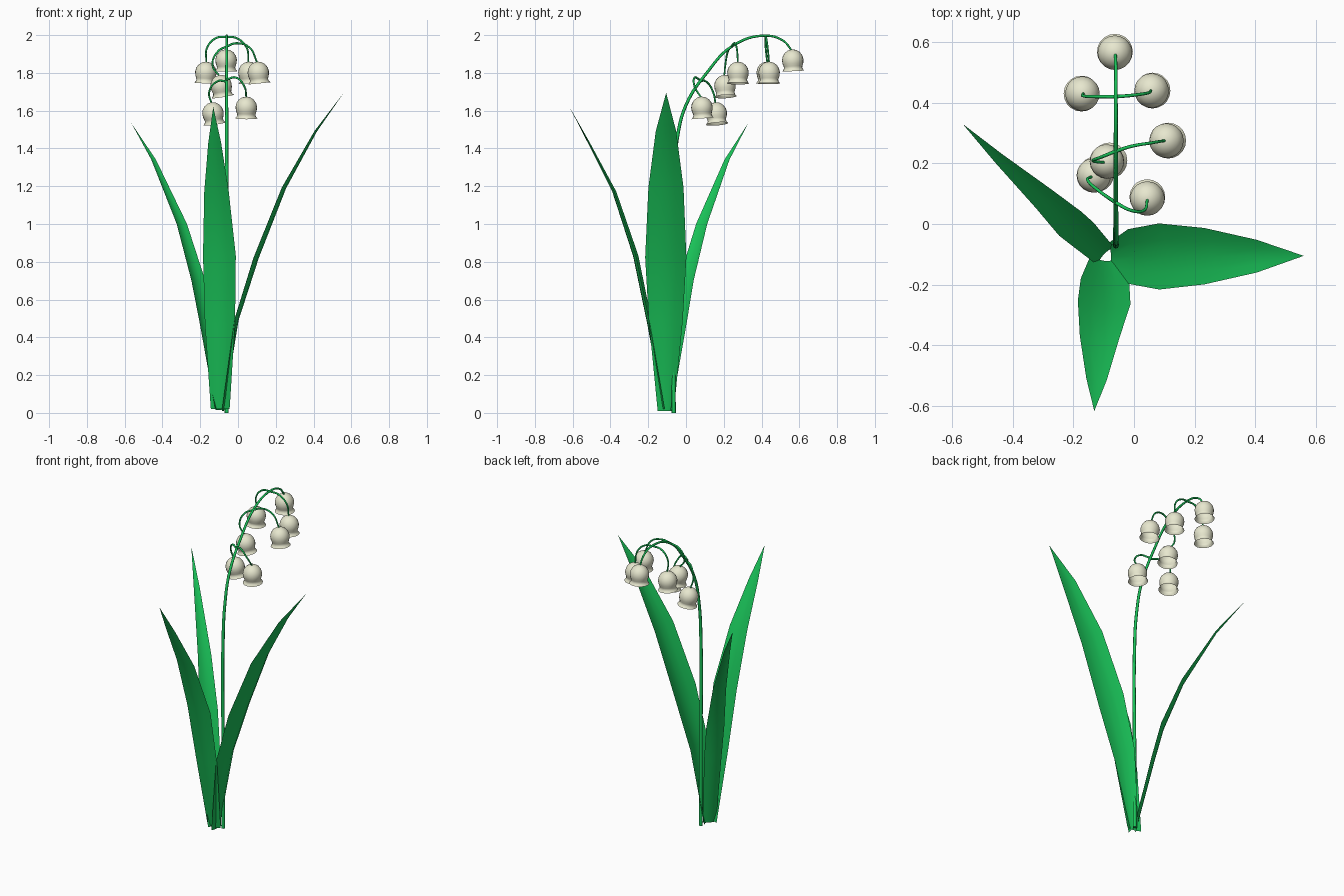
import bpy
import math
from mathutils import Vector, Matrix

if "Cube" in bpy.data.objects:
    bpy.data.objects.remove(bpy.data.objects["Cube"])


def material(name, color):
    m = bpy.data.materials.new(name)
    m.diffuse_color = (*color, 1)
    m.use_nodes = True
    m.node_tree.nodes["Principled BSDF"].inputs["Base Color"].default_value = m.diffuse_color
    return m


GREEN = material("leaf_green", (0.01, 0.55, 0.10))
CREAM = material("petal_cream", (0.80, 0.80, 0.62))


def mesh_object(name, verts, faces, mat):
    me = bpy.data.meshes.new(name)
    me.from_pydata(verts, [], faces)
    me.shade_smooth()
    me.materials.append(mat)
    ob = bpy.data.objects.new(name, me)
    bpy.context.collection.objects.link(ob)
    return ob


def tube(name, points, r0, r1):
    """Smooth round stalk through the points, tapering from r0 to r1."""
    cu = bpy.data.curves.new(name, "CURVE")
    cu.dimensions = "3D"
    cu.bevel_depth = 1.0
    cu.bevel_resolution = 2
    cu.resolution_u = 6
    cu.use_fill_caps = True
    sp = cu.splines.new("BEZIER")
    sp.bezier_points.add(len(points) - 1)
    for i, (bp, p) in enumerate(zip(sp.bezier_points, points)):
        bp.co = p
        bp.handle_left_type = bp.handle_right_type = "AUTO"
        bp.radius = r0 + (r1 - r0) * i / (len(points) - 1)
    cu.materials.append(GREEN)
    ob = bpy.data.objects.new(name, cu)
    bpy.context.collection.objects.link(ob)
    return ob


def leaf(name, rows, cup):
    """Channelled blade: rows of (x, y, z, half width), last row is the tip."""
    a, b = Vector(rows[0][:2]), Vector(rows[-1][:2])
    out = (b - a).normalized()
    side = Vector((-out.y, out.x))
    n = 5
    verts, faces = [], []
    for x, y, z, w in rows[:-1]:
        for j in range(n):
            t = 2 * j / (n - 1) - 1
            p = Vector((x, y)) + side * w * t - out * cup * w * t * t
            verts.append((p.x, p.y, z + 0.1 * cup * w * t * t))
    for i in range(len(rows) - 2):
        for j in range(n - 1):
            k = i * n + j
            faces.append((k, k + 1, k + n + 1, k + n))
    tip, last = len(verts), (len(rows) - 2) * n
    verts.append(rows[-1][:3])
    faces += [(last + j, last + j + 1, tip) for j in range(n - 1)]
    return mesh_object(name, verts, faces, GREEN)


# radius and depth below the crown of a bell
BELL = [(.022, -.005), (.040, -.017), (.052, -.035), (.057, -.055), (.055, -.074),
        (.050, -.089), (.048, -.097), (.051, -.106), (.059, -.116)]


def bell(name, center, top, lean, seg=20):
    """Open nodding bell; lean is the xy direction its mouth points to."""
    verts, faces = [(0, 0, 0)], []
    for r, z in BELL:
        for j in range(seg):
            a = 2 * math.pi * j / seg
            verts.append((r * math.cos(a), r * math.sin(a), z))
    for j in range(seg):
        k = (j + 1) % seg
        faces.append((0, 1 + j, 1 + k))
        for i in range(len(BELL) - 1):
            o = 1 + i * seg
            faces.append((o + j, o + seg + j, o + seg + k, o + k))
    ob = mesh_object(name, verts, faces, CREAM)
    down = Vector((lean[0], lean[1], -1)).normalized()
    rot = Vector((0, 0, -1)).rotation_difference(down).to_matrix().to_4x4()
    mid = Vector((center[0], center[1], top - .055))
    ob.matrix_world = Matrix.Translation(mid - down * .055) @ rot
    return mid - down * .055


# arching main stem, ending in the terminal bell
tube("stem", [(-.06, -.065, 0), (-.06, -.067, .6), (-.06, -.067, 1.2), (-.06, -.047, 1.45),
              (-.06, 0, 1.63), (-.06, .11, 1.80), (-.06, .25, 1.945), (-.06, .417, 1.997),
              (-.06, .515, 1.97), (-.062, .562, 1.915)], .011, .005)
bell("bell_end", (-.063, .565), 1.925, (0, .05))

# side bells: centre, crown height, lean, stalk points from the stem outward
SIDE = [
    ((-.17, .43), 1.86, (-.05, 0), [(-.06, .42, 1.99), (-.115, .42, 1.985), (-.165, .422, 1.93)]),
    ((.058, .44), 1.86, (.05, 0), [(-.06, .42, 1.94), (-.03, .424, 1.957), (.02, .43, 1.935)]),
    ((.107, .275), 1.86, (.10, 0), [(-.06, .24, 1.94), (-.01, .256, 1.957), (.06, .268, 1.935)]),
    ((-.09, .206), 1.79, (.16, .06), [(-.06, .24, 1.94), (-.105, .222, 1.915), (-.135, .208, 1.84)]),
    ((-.133, .16), 1.645, (.14, .08), [(-.06, .07, 1.755), (-.11, .105, 1.755), (-.153, .145, 1.695)]),
    ((.044, .084), 1.675, (0, .08), [(-.06, .07, 1.765), (-.01, .045, 1.775), (.033, .045, 1.73)]),
]
SIDE[1][3][:] = [(-.06, .42, 1.99), (-.01, .424, 1.985), (.045, .432, 1.935)]
for i, (c, top, lean, pts) in enumerate(SIDE, 1):
    crown = bell(f"bell_{i}", c, top, lean)
    tube(f"bell_stalk_{i}", pts + [tuple(crown - Vector((0, 0, .005)))], .006, .0045)

# three upright leaves
leaf("leaf_right", [(-.075, -.107, .01, .043), (.003, -.107, .49, .09), (.11, -.107, .82, .109),
                    (.255, -.106, 1.19, .093), (.418, -.106, 1.49, .054), (.56, -.105, 1.695, 0)], .25)
leaf("leaf_front", [(-.095, -.122, .02, .050), (-.097, -.205, .47, .080), (-.10, -.28, .83, .087),
                    (-.115, -.39, 1.17, .065), (-.124, -.52, 1.43, .034), (-.131, -.617, 1.62, 0)], .25)
leaf("leaf_back", [(-.10, -.10, .015, .040), (-.178, -.025, .48, .052), (-.22, .01, .70, .054),
                   (-.305, .09, 1.0, .040), (-.45, .22, 1.34, .018), (-.565, .33, 1.535, 0)], .25)
